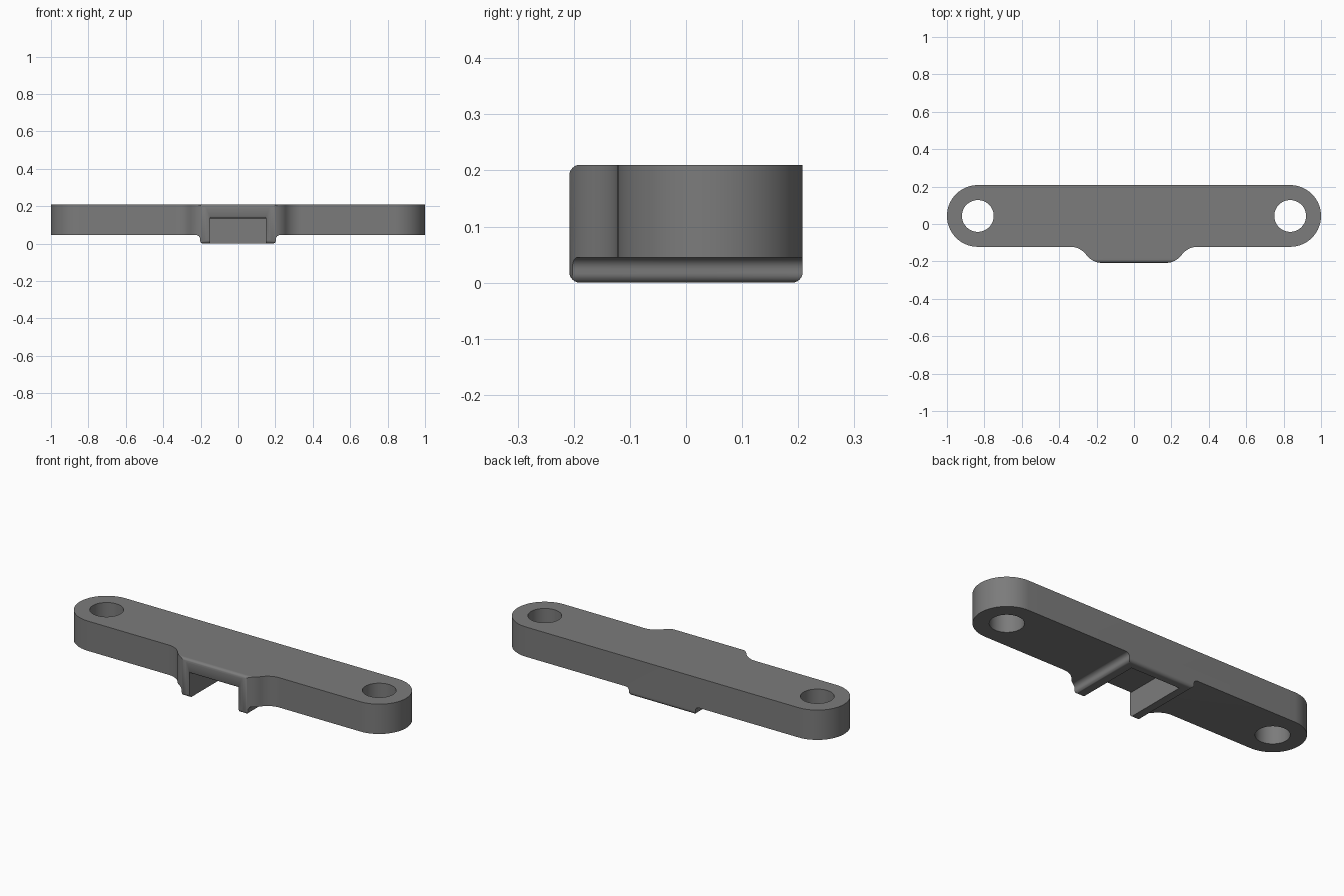
import bpy, bmesh, math
from mathutils import Vector

if "Cube" in bpy.data.objects:
    bpy.data.objects.remove(bpy.data.objects["Cube"])

grey = bpy.data.materials.new("dark grey")
grey.diffuse_color = (0.2, 0.2, 0.2, 1)
grey.use_nodes = True
grey.node_tree.nodes["Principled BSDF"].inputs["Base Color"].default_value = grey.diffuse_color


def arc(cx, cy, r, a0, a1, n=10):
    return [(cx + r * math.cos(math.radians(a0 + (a1 - a0) * i / n)),
             cy + r * math.sin(math.radians(a0 + (a1 - a0) * i / n))) for i in range(n + 1)]


def prism(name, points, axis, lo, hi):
    """Extrude a closed 2D outline along x, y or z."""
    place = {"x": lambda p, t: (t, p[0], p[1]),
             "y": lambda p, t: (p[0], t, p[1]),
             "z": lambda p, t: (p[0], p[1], t)}[axis]
    bm = bmesh.new()
    face = bm.faces.new([bm.verts.new(place(p, lo)) for p in points])
    ext = bmesh.ops.extrude_face_region(bm, geom=[face])
    move = Vector(place((0, 0), hi - lo))
    bmesh.ops.translate(bm, vec=move, verts=[v for v in ext["geom"] if isinstance(v, bmesh.types.BMVert)])
    bmesh.ops.recalc_face_normals(bm, faces=bm.faces)
    mesh = bpy.data.meshes.new(name)
    bm.to_mesh(mesh)
    bm.free()
    mesh.materials.append(grey)
    ob = bpy.data.objects.new(name, mesh)
    bpy.context.collection.objects.link(ob)
    return ob


def mirrored(half):
    """Complete an outline from its right half."""
    return half + [(-x, y) for x, y in reversed(half)]


# Bar outline: front boss with S-shaped shoulders and rounded ends
th = 53.7
r = 0.1055
half = (arc(0.17, -0.208 + r, r, -90, -90 + th)
        + arc(0.34, -0.122 - r, r, 90 + th, 90)[1:]
        + arc(0.835, 0.043, 0.165, -90, 90, 32))
bar = prism("mounting_bar", mirrored(half), "z", -0.05, 0.21)

# Side-to-side section: narrow lower block flaring into the wide bar
section = mirrored(arc(0.187, 0.016, 0.016, -90, 0, 6)
                   + arc(0.224, 0.024, 0.021, 180, 90, 6)
                   + [(1.2, 0.045), (1.2, 0.5)])
cutters = [(prism("section_cutter", section, "y", -0.5, 0.5), "INTERSECT")]

# Front-to-back envelope: rounded front edges and rounded lower back edge
e = 0.2083
envelope = (arc(-e + 0.02, 0.0197, 0.02, 180, 270, 6)
            + arc(e - 0.02, 0.0197, 0.02, 270, 360, 6)
            + [(e, 0.2103)]
            + arc(-e + 0.02, 0.1903, 0.02, 90, 180, 6))
cutters.append((prism("edge_cutter", envelope, "x", -1.3, 1.3), "INTERSECT"))

# Pocket open to the front and below, with a rounded lip
pocket = ([(0.16, -0.1), (0.16, 0.135)]
          + arc(-0.195, 0.149, 0.014, -90, -180, 5)
          + [(-0.5, 0.149), (-0.5, -0.1)])
cutters.append((prism("pocket_cutter", pocket, "x", -0.15, 0.15), "DIFFERENCE"))

# Screw holes
for side in (-1, 1):
    hole = prism("hole_cutter", arc(side * 0.835, 0.043, 0.085, 0, 360, 48)[:-1], "z", -0.2, 0.5)
    cutters.append((hole, "DIFFERENCE"))

for cutter, operation in cutters:
    mod = bar.modifiers.new(cutter.name, "BOOLEAN")
    mod.operation = operation
    mod.solver = "EXACT"
    mod.object = cutter
    bpy.context.view_layer.objects.active = bar
    bpy.ops.object.modifier_apply(modifier=mod.name)
    bpy.data.objects.remove(cutter)

bpy.ops.object.select_all(action="DESELECT")
bar.select_set(True)
bpy.context.view_layer.objects.active = bar
bpy.ops.object.shade_smooth_by_angle(angle=math.radians(30))
